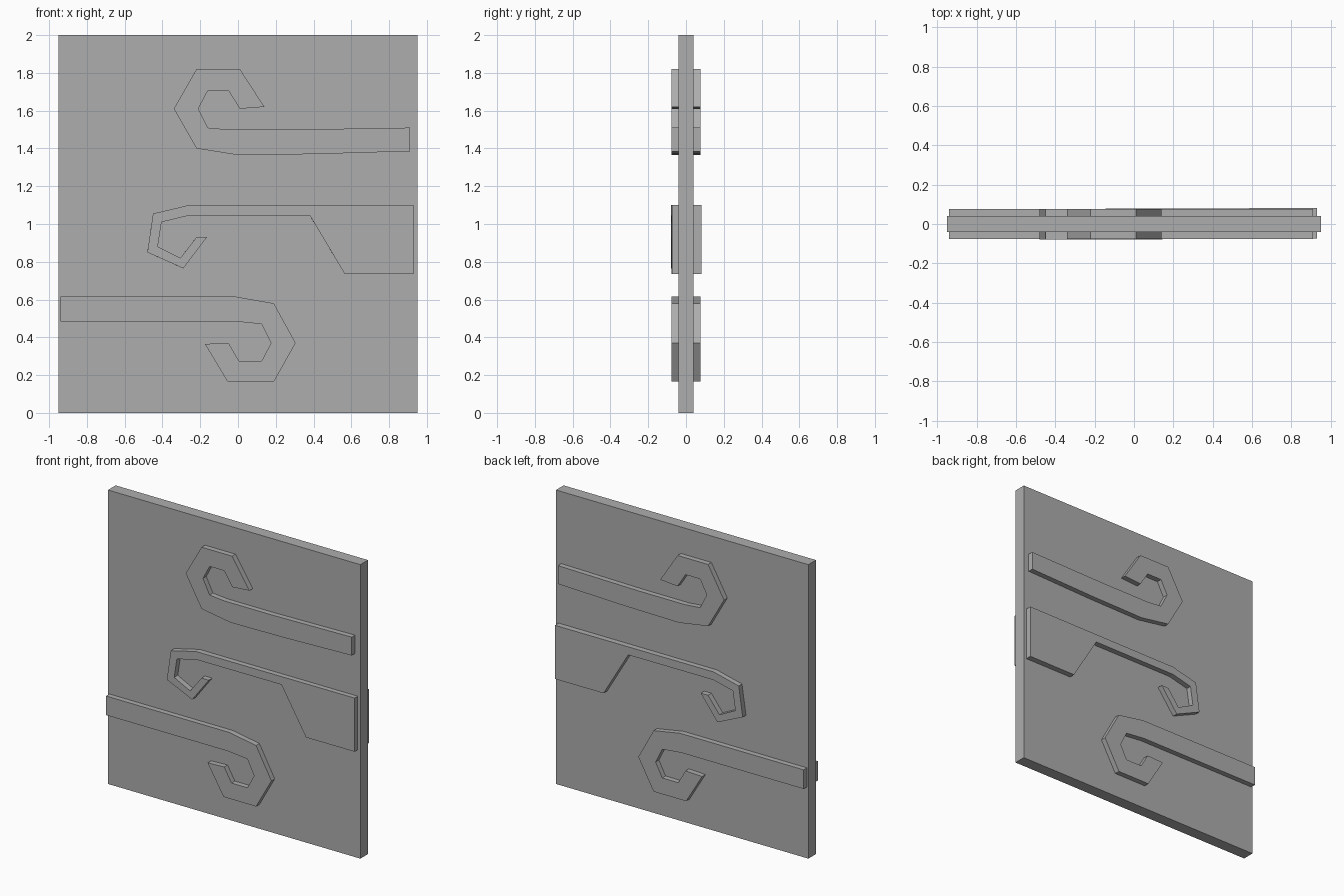
import bpy
import bmesh
from math import radians
from mathutils import Matrix, Vector

default_cube = bpy.data.objects.get("Cube")
if default_cube:
    bpy.data.objects.remove(default_cube, do_unlink=True)


def make_material(name, grey):
    material = bpy.data.materials.new(name)
    material.use_nodes = True
    colour = (grey, grey, grey, 1)
    material.diffuse_color = colour
    material.node_tree.nodes["Principled BSDF"].inputs["Base Color"].default_value = colour
    return material


stone = make_material("stone grey", 0.42)


def extrude_outline(name, outline, half_depth, yaw=0):
    """Fill an outline in the xz plane and extrude it evenly to front and back."""
    bm = bmesh.new()
    corners = [bm.verts.new((x, -half_depth, z)) for x, z in outline]
    front = bm.faces.new(corners)
    extruded = bmesh.ops.extrude_face_region(bm, geom=[front], use_keep_orig=True)
    back = [item for item in extruded["geom"] if isinstance(item, bmesh.types.BMVert)]
    bmesh.ops.translate(bm, verts=back, vec=Vector((0, 2 * half_depth, 0)))
    bmesh.ops.rotate(bm, verts=bm.verts, cent=Vector(), matrix=Matrix.Rotation(yaw, 3, "Z"))
    bmesh.ops.recalc_face_normals(bm, faces=bm.faces)
    mesh = bpy.data.meshes.new(name)
    bm.to_mesh(mesh)
    bm.free()
    mesh.materials.append(stone)
    part = bpy.data.objects.new(name, mesh)
    bpy.context.collection.objects.link(part)
    return part


# Flat upright panel
extrude_outline("panel", [(-.95, 0), (.95, 0), (.95, 2), (-.95, 2)], .041)

# Upper hook, with its straight tail toward the left edge
upper_outline = [
    (.91, 1.51), (.3, 1.5), (-.05, 1.5), (-.16, 1.51), (-.21, 1.61), (-.16, 1.705),
    (-.05, 1.705), (.01, 1.61), (.14, 1.62), (.01, 1.82), (-.22, 1.82),
    (-.34, 1.61), (-.22, 1.4), (0, 1.365), (.4, 1.37), (.91, 1.385),
]
extrude_outline("upper_hook", upper_outline, .077)

# Middle hook, thin at the curl and broad at the tail
middle_outline = [
    (.93, 1.1), (-.26, 1.1), (-.45, 1.055), (-.48, .85), (-.29, .765),
    (-.165, .93), (-.22, .93), (-.305, .82), (-.425, .88), (-.405, 1.01),
    (-.26, 1.045), (.38, 1.045), (.565, .735), (.93, .735),
]
extrude_outline("middle_hook", middle_outline, .078, yaw=radians(.2))

# Lower hook, with its straight tail toward the right edge
lower_outline = [
    (-.94, .615), (-.01, .615), (.19, .58), (.305, .37), (.19, .165),
    (-.055, .165), (-.175, .365), (-.05, .37), (.005, .275), (.125, .275),
    (.175, .37), (.125, .47), (-.02, .485), (-.94, .485),
]
extrude_outline("lower_hook", lower_outline, .077)
